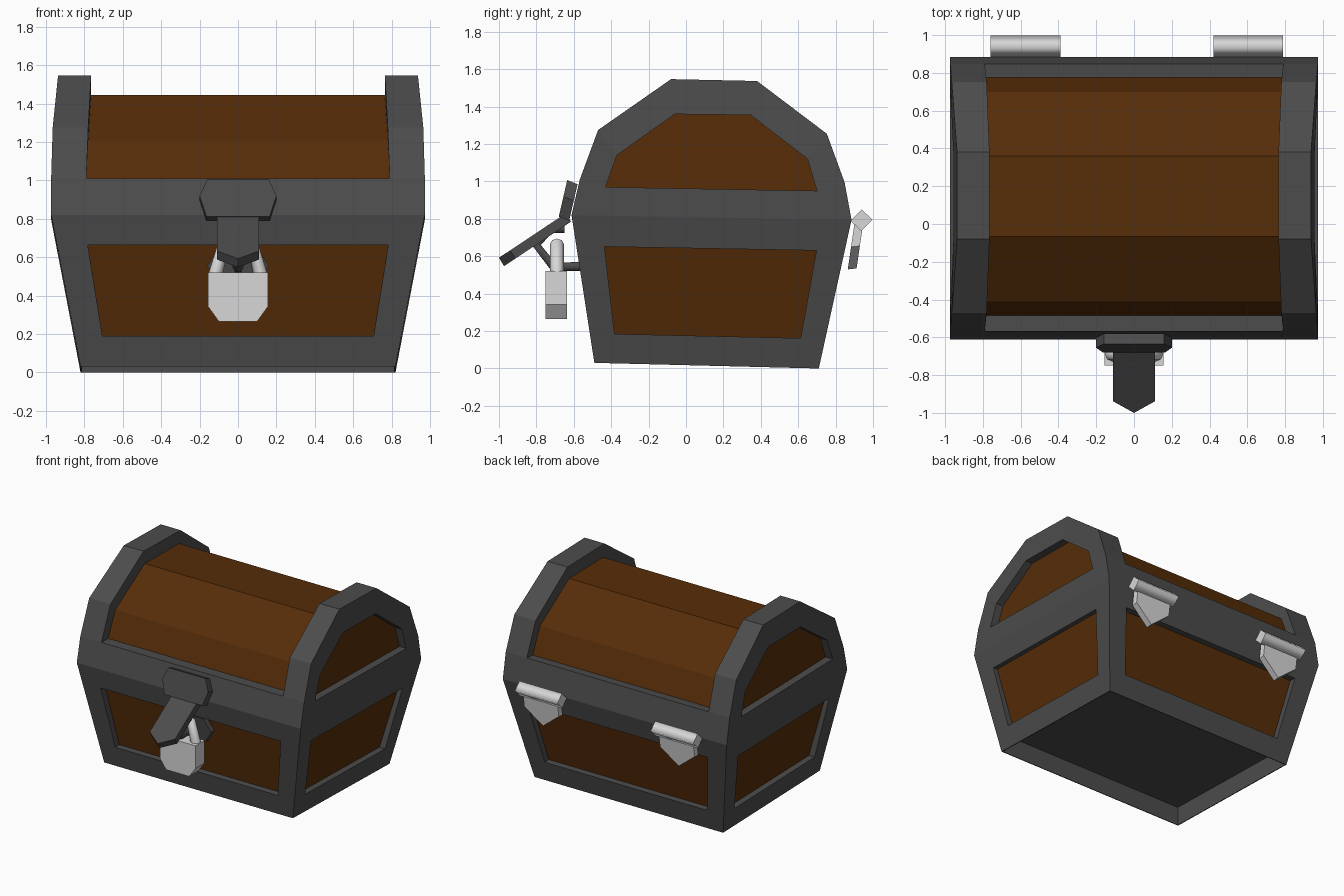
import bpy, bmesh, math
from mathutils import Vector

if "Cube" in bpy.data.objects:
    bpy.data.objects.remove(bpy.data.objects["Cube"])


def material(name, rgb):
    m = bpy.data.materials.new(name)
    m.diffuse_color = (*rgb, 1)
    m.use_nodes = True
    m.node_tree.nodes["Principled BSDF"].inputs["Base Color"].default_value = m.diffuse_color
    return m


IRON = material("dark iron", (0.072, 0.072, 0.072))
WOOD = material("brown wood", (0.095, 0.026, 0.0025))
STEEL = material("light steel", (0.68, 0.68, 0.68))


def add_object(name, bm, mats):
    bmesh.ops.remove_doubles(bm, verts=bm.verts, dist=0.0005)
    bmesh.ops.recalc_face_normals(bm, faces=bm.faces)
    me = bpy.data.meshes.new(name)
    bm.to_mesh(me)
    bm.free()
    for m in mats:
        me.materials.append(m)
    ob = bpy.data.objects.new(name, me)
    bpy.context.collection.objects.link(ob)
    return ob


# ---- Chest body: iron frame with recessed wooden panels ----
# Outline from front bottom over the lid to back bottom: (half width, y, z)
OUT = [(.82, -.49, .03), (.973, -.612, .82), (.973, -.568, 1.01), (.965, -.47, 1.275),
       (.937, -.08, 1.547), (.937, .38, 1.537), (.965, .753, 1.255), (.973, .848, .995),
       (.973, .885, .795), (.82, .71, 0)]
ARCH_X = [.79, .78, .765, .765, .78, .79]          # inner edge of the lid arches
LID = [(-.485, 1.01), (-.41, 1.208), (-.065, 1.445),
       (.36, 1.44), (.70, 1.193), (.775, .99)]     # wooden lid profile
WINDOW = [(.973, -.43, .97), (.969, -.37, 1.14), (.955, -.06, 1.36),
          (.955, .345, 1.355), (.969, .65, 1.12), (.973, .70, .95)]
body = bmesh.new()


def face(pts, mat=0):
    clean = []
    for p in pts:
        p = Vector(p)
        if all((p - q).length > 1e-5 for q in clean):
            clean.append(p)
    if len(clean) > 2:
        body.faces.new([body.verts.new(p) for p in clean]).material_index = mat


def ring(a, b):
    n = len(a)
    for i in range(n):
        j = (i + 1) % n
        face([a[i], a[j], b[j], b[i]])


def recess(outer, hole, depth, mat, top=1):
    """Frame around a hole, its walls and the sunken panel; top scales the depth of the upper half."""
    back = [Vector(p) + Vector(depth) * (top if 2 * i >= len(hole) else 1)
            for i, p in enumerate(hole)]
    ring(outer, hole)
    ring(hole, back)
    face(back, mat)


def shrink(quad, f, lo, hi):
    """Hole in a quad given as bottom pair, then top pair."""
    a, b, c, d = [Vector(p) for p in quad]
    res = []
    for v in (lo, hi):
        l, r = a.lerp(d, v), b.lerp(c, v)
        res.append((l.lerp(r, (1 - f) / 2), l.lerp(r, (1 + f) / 2)))
    return [res[0][0], res[0][1], res[1][1], res[1][0]]


def at(i, s):
    return (s * OUT[i][0], OUT[i][1], OUT[i][2])


# Front and back: lower panel, middle band and ledge under the lid
for low, mid, top, k, d in ((0, 1, 2, 0, 1), (9, 8, 7, 5, -1)):
    q = [at(low, -1), at(low, 1), at(mid, 1), at(mid, -1)]
    recess(q, shrink(q, .83, .2, .8), (0, .05 * d, .002), 1)
    edge = [(s * ARCH_X[k], OUT[top][1], OUT[top][2]) for s in (1, -1)]
    face([at(mid, -1), at(mid, 1), at(top, 1), *edge, at(top, -1)])
    face([*edge, (-ARCH_X[k], *LID[k]), (ARCH_X[k], *LID[k])])

# Ends: lower panel, arched window and lid arch
for s in (-1, 1):
    q = [at(0, s), at(9, s), at(8, s), at(1, s)]
    recess(q, shrink(q, .79, .2, .79), (-.05 * s, 0, 0), 1, .7)
    w = [(s * x, y, z) for x, y, z in WINDOW]
    recess([at(i, s) for i in range(1, 9)], [w[0], *w, w[5]], (-.06 * s, 0, 0), 1)
    for i in range(5):
        e = [(s * ARCH_X[j], OUT[j + 2][1], OUT[j + 2][2]) for j in (i, i + 1)]
        l = [(s * ARCH_X[j], *LID[j]) for j in (i, i + 1)]
        face([at(i + 2, s), at(i + 3, s), e[1], e[0]])
        face([e[0], e[1], l[1], l[0]])

# Wooden lid planks
for i in range(5):
    a, b = ARCH_X[i], ARCH_X[i + 1]
    face([(-a, *LID[i]), (a, *LID[i]), (b, *LID[i + 1]), (-b, *LID[i + 1])], 1)

# Deeply sunken underside with a thin rim
q = [at(0, -1), at(0, 1), at(9, 1), at(9, -1)]
recess(q, shrink(q, .992, .005, .995), (0, 0, .145), 0)
add_object("chest_body", body, [IRON, WOOD])


# ---- Fittings ----
def plate(name, half, origin, up, thick, mat, cx=0):
    """Mirrored outline of (x, 0..1 along up), thickened; up and thick are (y, z)."""
    pts = half + [(-x, b) for x, b in reversed(half) if x > 0]
    bm = bmesh.new()
    loops = []
    for t in (0, 1):
        loops.append([bm.verts.new((cx + x, origin[0] + b * up[0] + t * thick[0],
                                    origin[1] + b * up[1] + t * thick[1])) for x, b in pts])
        bm.faces.new(loops[t])
    n = len(pts)
    for i in range(n):
        j = (i + 1) % n
        bm.faces.new([loops[0][i], loops[0][j], loops[1][j], loops[1][i]])
    return add_object(name, bm, [mat])


def rod(name, pts, radius, res, mat):
    cu = bpy.data.curves.new(name, 'CURVE')
    cu.dimensions = '3D'
    cu.bevel_depth, cu.bevel_resolution, cu.use_fill_caps = radius, res, True
    sp = cu.splines.new('POLY')
    sp.points.add(len(pts) - 1)
    for p, co in zip(sp.points, pts):
        p.co = (*co, 1)
    cu.materials.append(mat)
    ob = bpy.data.objects.new(name, cu)
    bpy.context.collection.objects.link(ob)


# Hasp plate, raised strap, staple and its backplate
plate("hasp_plate", [(.165, 0), (.2, .55), (.16, 1)], (-.625, .79), (.045, .195), (-.055, .022), IRON)
plate("hasp_strap", [(.11, 0), (.11, .83), (0, 1)], (-.615, .785), (-.358, -.238), (-.027, .045), IRON)
plate("staple_backplate", [(.1, 0), (.16, .5), (.1, 1)], (-.50, .46), (-.03, .19), (-.045, 0), IRON)
rod("staple", [(0, -.53, .545), (0, -.71, .545), (0, -.80, .66), (0, -.73, .745), (0, -.65, .75)],
    .028, 1, IRON)

# Padlock
plate("padlock_body", [(.1, 0), (.155, .3), (.155, 1)], (-.635, .265), (0, .255), (-.115, 0), STEEL)
rod("padlock_shackle", [(-.12, -.69, .50), (-.075, -.69, .665), (.075, -.69, .665), (.12, -.69, .50)],
    .037, 2, STEEL)

# Hinges: four-sided soft-shaded barrel with a pointed leaf
for side, cx in (("left", -.575), ("right", .605)):
    barrel = plate(side + "_hinge_barrel", [(.185, 0), (.185, 1)], (.88, .79), (.06, .06), (.057, -.055), STEEL, cx)
    for p in barrel.data.polygons:
        p.use_smooth = abs(p.normal.x) < .5
    plate(side + "_hinge_leaf", [(0, 0), (.15, .5), (.15, 1)], (.865, .53), (.035, .24), (.047, .005), STEEL, cx)
